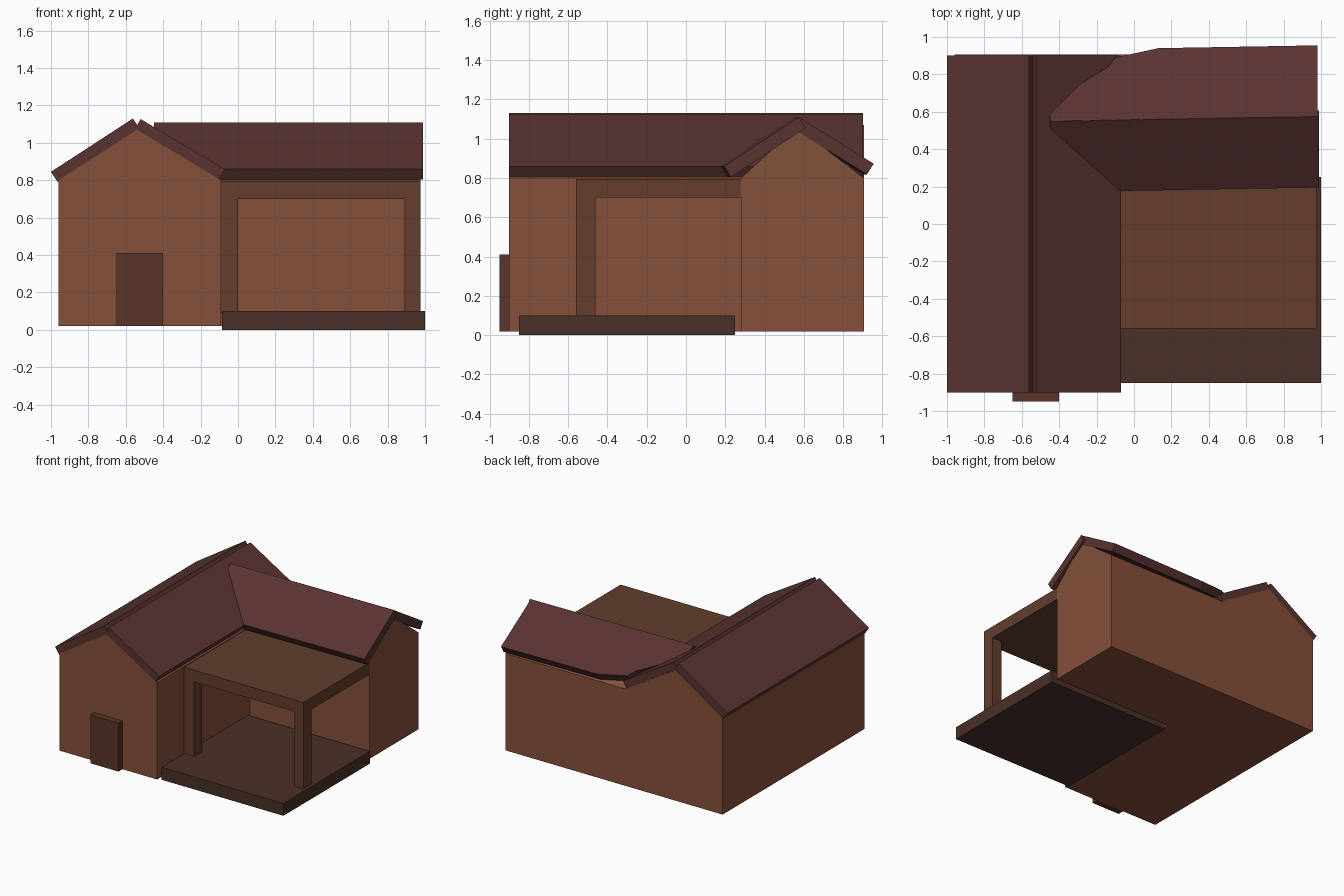
import bpy, bmesh
from mathutils import Vector

if "Cube" in bpy.data.objects:
    bpy.data.objects.remove(bpy.data.objects["Cube"])


def material(name, rgb):
    m = bpy.data.materials.new(name)
    m.diffuse_color = (*rgb, 1)
    m.use_nodes = True
    m.node_tree.nodes["Principled BSDF"].inputs["Base Color"].default_value = m.diffuse_color
    return m


WALL = material("brick", (0.24, 0.08, 0.042))
GABLE = material("gable_brown", (0.22, 0.085, 0.042))
ROOF = material("roof_red", (0.10, 0.033, 0.032))
TIMBER = material("timber", (0.125, 0.047, 0.027))
STONE = material("stone", (0.068, 0.03, 0.021))
DOOR = material("door_brown", (0.10, 0.035, 0.021))


def prism(name, points, offset, mat):
    """Solid swept from a polygon along an offset vector."""
    bm = bmesh.new()
    face = bm.faces.new([bm.verts.new(p) for p in points])
    ext = bmesh.ops.extrude_face_region(bm, geom=[face], use_keep_orig=True)
    top = [g for g in ext["geom"] if isinstance(g, bmesh.types.BMVert)]
    bmesh.ops.translate(bm, verts=top, vec=Vector(offset))
    bmesh.ops.recalc_face_normals(bm, faces=bm.faces)
    me = bpy.data.meshes.new(name)
    bm.to_mesh(me)
    bm.free()
    me.materials.append(mat)
    ob = bpy.data.objects.new(name, me)
    bpy.context.collection.objects.link(ob)
    return ob


def box(name, x, y, z, mat):
    pts = [(x[0], y[0], z[0]), (x[1], y[0], z[0]), (x[1], y[1], z[0]), (x[0], y[1], z[0])]
    return prism(name, pts, (0, 0, z[1] - z[0]), mat)


# L-shaped house body
outline = [(-0.96, -0.9), (-0.09, -0.9), (-0.09, 0.28), (0.975, 0.28), (0.975, 0.905), (-0.96, 0.905)]
prism("house_walls", [(x, y, 0.02) for x, y in outline], (0, 0, 0.78), WALL)

# Gable fillings under the two roofs
prism("left_wing_gable", [(x, -0.9, z) for x, z in ((-0.96, 0.8), (-0.09, 0.8), (-0.54, 1.07))],
      (0, 1.805, 0), WALL)
prism("back_wing_gable", [(-0.45, y, z) for y, z in ((0.28, 0.8), (0.905, 0.8), (0.565, 1.06))],
      (1.425, 0, 0), GABLE)

# Left wing roof: two tilted slabs leaving a notch along the ridge
for name, a, b, n in (("left_roof_outer", (-1.0, 0.845), (-0.562, 1.13), (0.036, -0.055)),
                      ("left_roof_inner", (-0.52, 1.127), (-0.07, 0.858), (-0.034, -0.056))):
    quad = [(a[0], -0.9, a[1]), (b[0], -0.9, b[1]),
            (b[0] + n[0], -0.9, b[1] + n[1]), (a[0] + n[0], -0.9, a[1] + n[1])]
    prism(name, quad, (0, 1.8, 0), ROOF)

# Back wing roof, front slab (runs slightly askew)
profile = [(0.17, 0.86), (0.55, 1.11), (0.583, 1.055), (0.203, 0.805)]
prism("back_roof_front", [(-0.45, y, z) for y, z in profile], (1.44, 0.025, 0), ROOF)

# Back wing roof, rear slab with its inner end trimmed along the valley
trim = [(-0.45, 0.548), (-0.45, 0.59), (-0.3, 0.74), (-0.14, 0.84), (-0.1, 0.89),
        (0.13, 0.94), (0.98, 0.955), (0.98, 0.575)]
prism("back_roof_rear",
      [(x, y, 1.11 - 0.62 * (y - 0.573 - 0.0175 * (x - 0.98))) for x, y in trim],
      (0, -0.034, -0.055), ROOF)

# Terrace: base, flat cover and corner posts
box("terrace_base", (-0.085, 1.0), (-0.85, 0.25), (0, 0.1), STONE)
box("terrace_cover", (-0.09, 0.975), (-0.56, 0.28), (0.7, 0.795), TIMBER)
for side, x in (("left", (-0.09, 0.0)), ("right", (0.89, 0.975))):
    box(side + "_post", x, (-0.56, -0.46), (0.09, 0.7), TIMBER)

# Front door
box("front_door", (-0.65, -0.4), (-0.95, -0.89), (0.02, 0.41), DOOR)
